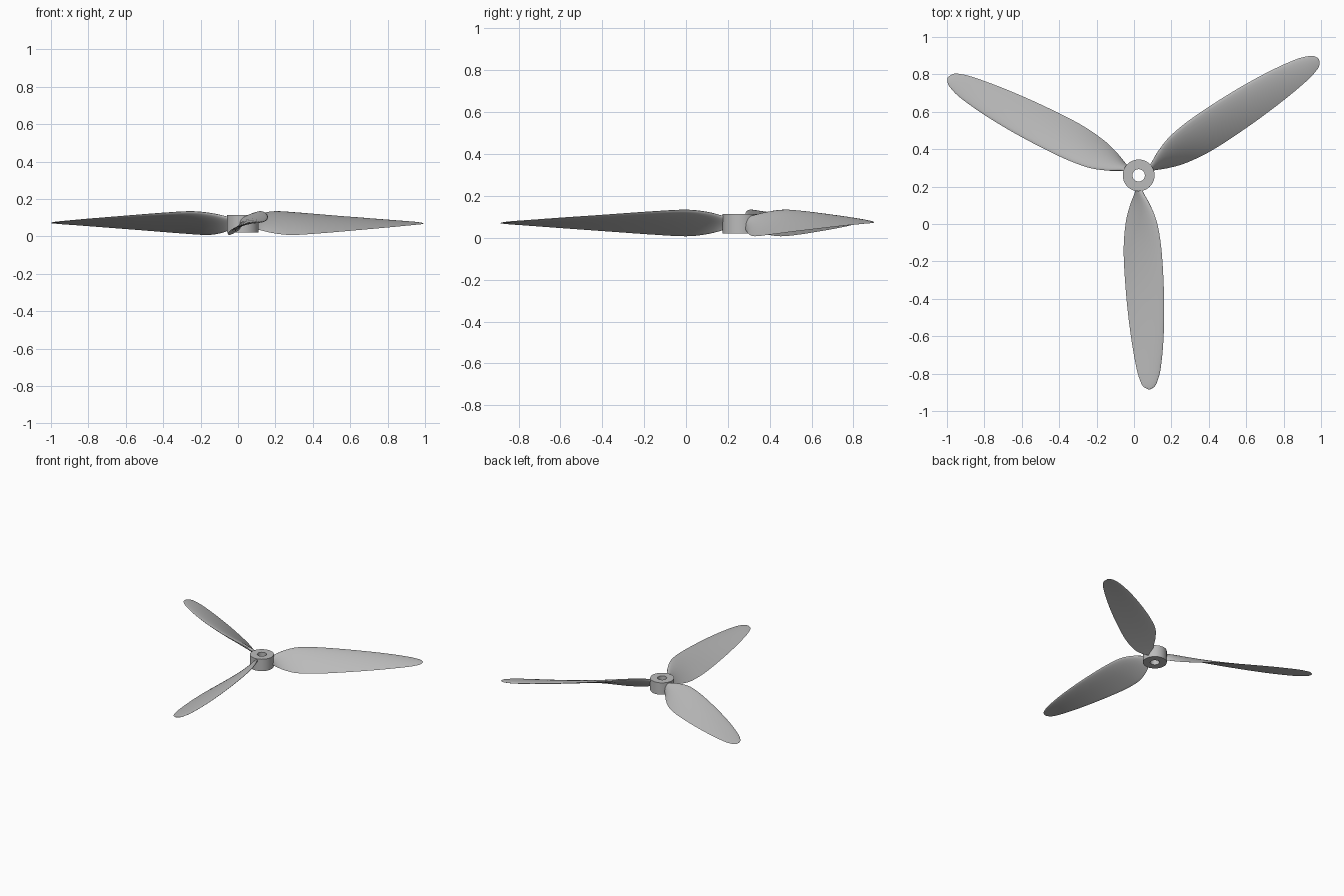
import bpy, bmesh, math
from mathutils import Matrix, Vector

cube = bpy.data.objects.get("Cube")
if cube:
    bpy.data.objects.remove(cube)

HUB = Vector((0.025, 0.26, 0.07))   # centre of rotation
HUB_RADIUS, BORE_RADIUS = 0.085, 0.033
HUB_BOTTOM, HUB_TOP = 0.02, 0.113

grey = bpy.data.materials.new("light_grey")
grey.use_nodes = True
colour = (0.5, 0.5, 0.5, 1)
grey.diffuse_color = colour
grey.node_tree.nodes["Principled BSDF"].inputs["Base Color"].default_value = colour


def add_object(name, bm, angle):
    bmesh.ops.recalc_face_normals(bm, faces=bm.faces[:])
    mesh = bpy.data.meshes.new(name)
    bm.to_mesh(mesh)
    bm.free()
    mesh.materials.append(grey)
    obj = bpy.data.objects.new(name, mesh)
    bpy.context.collection.objects.link(obj)
    bpy.ops.object.select_all(action="DESELECT")
    obj.select_set(True)
    bpy.context.view_layer.objects.active = obj
    bpy.ops.object.shade_smooth_by_angle(angle=math.radians(angle))
    return obj


def bridge(bm, a, b):
    n = len(a)
    for i in range(n):
        j = (i + 1) % n
        bm.faces.new((a[i], a[j], b[j], b[i]))


# Hub: a ring profile swept round the shaft
bm = bmesh.new()
rings = []
for radius, z in ((HUB_RADIUS, HUB_BOTTOM), (HUB_RADIUS, HUB_TOP),
                  (BORE_RADIUS, HUB_TOP), (BORE_RADIUS, HUB_BOTTOM)):
    rings.append([bm.verts.new((HUB.x + radius * math.cos(t), HUB.y + radius * math.sin(t), z))
                  for t in (math.tau * i / 64 for i in range(64))])
for k in range(4):
    bridge(bm, rings[k], rings[(k + 1) % 4])
add_object("hub", bm, 30)

# Blade stations: distance from hub, low edge, high edge, half rise, thickness
STATIONS = [Vector(s) for s in (
    (0.05, -0.012, 0.012, 0.026, 0.022),
    (0.09, -0.020, 0.022, 0.036, 0.022),
    (0.16, -0.046, 0.062, 0.053, 0.023),
    (0.26, -0.070, 0.100, 0.063, 0.023),
    (0.42, -0.080, 0.124, 0.055, 0.021),
    (0.66, -0.065, 0.136, 0.038, 0.018),
    (0.87, -0.040, 0.133, 0.023, 0.015),
    (1.03, -0.012, 0.118, 0.011, 0.011),
    (1.10, 0.009, 0.100, 0.006, 0.008),
    (1.13, 0.026, 0.084, 0.003, 0.005),
    (1.145, 0.053, 0.060, 0.0005, 0.002))]
STEPS, SIDE = 5, 12


def smooth_stations():
    """Catmull-Rom interpolation between the blade stations."""
    pts = [STATIONS[0]] + STATIONS + [STATIONS[-1]]
    for a, b, c, d in zip(pts, pts[1:], pts[2:], pts[3:]):
        for s in range(STEPS):
            t = s / STEPS
            yield 0.5 * (2 * b + (c - a) * t + (2 * a - 5 * b + 4 * c - d) * t ** 2
                         + (3 * b - a - 3 * c + d) * t ** 3)
    yield STATIONS[-1]


def section(bm, station):
    """Cambered aerofoil, rounded at the high leading edge."""
    r, low, high, rise, thick = station
    lead, trail = Vector((high, rise)), Vector((low, -rise))
    chord = trail - lead
    normal = Vector((chord.y, -chord.x)).normalized()
    verts = []
    for i in range(2 * SIDE):
        a = math.pi * i / SIDE
        u = (1 - math.cos(a)) / 2
        half = thick * (1.48 * math.sqrt(u) - 0.63 * u - 1.76 * u ** 2 + 1.42 * u ** 3 - 0.49 * u ** 4)
        offset = (half if i <= SIDE else -half) + 1.2 * thick * u * (1 - u)
        p = lead + chord * u + normal * offset
        verts.append(bm.verts.new((p.x, -r, p.y)))
    return verts


# Three twisted blades
for index, name in enumerate(("front_blade", "left_blade", "right_blade")):
    bm = bmesh.new()
    loops = [section(bm, s) for s in smooth_stations()]
    for a, b in zip(loops, loops[1:]):
        bridge(bm, a, b)
    bm.faces.new(loops[0])
    bm.faces.new(loops[-1])
    turn = Matrix.Translation(HUB) @ Matrix.Rotation(index * math.tau / 3, 4, "Z")
    bmesh.ops.transform(bm, matrix=turn, verts=bm.verts[:])
    add_object(name, bm, 50)
